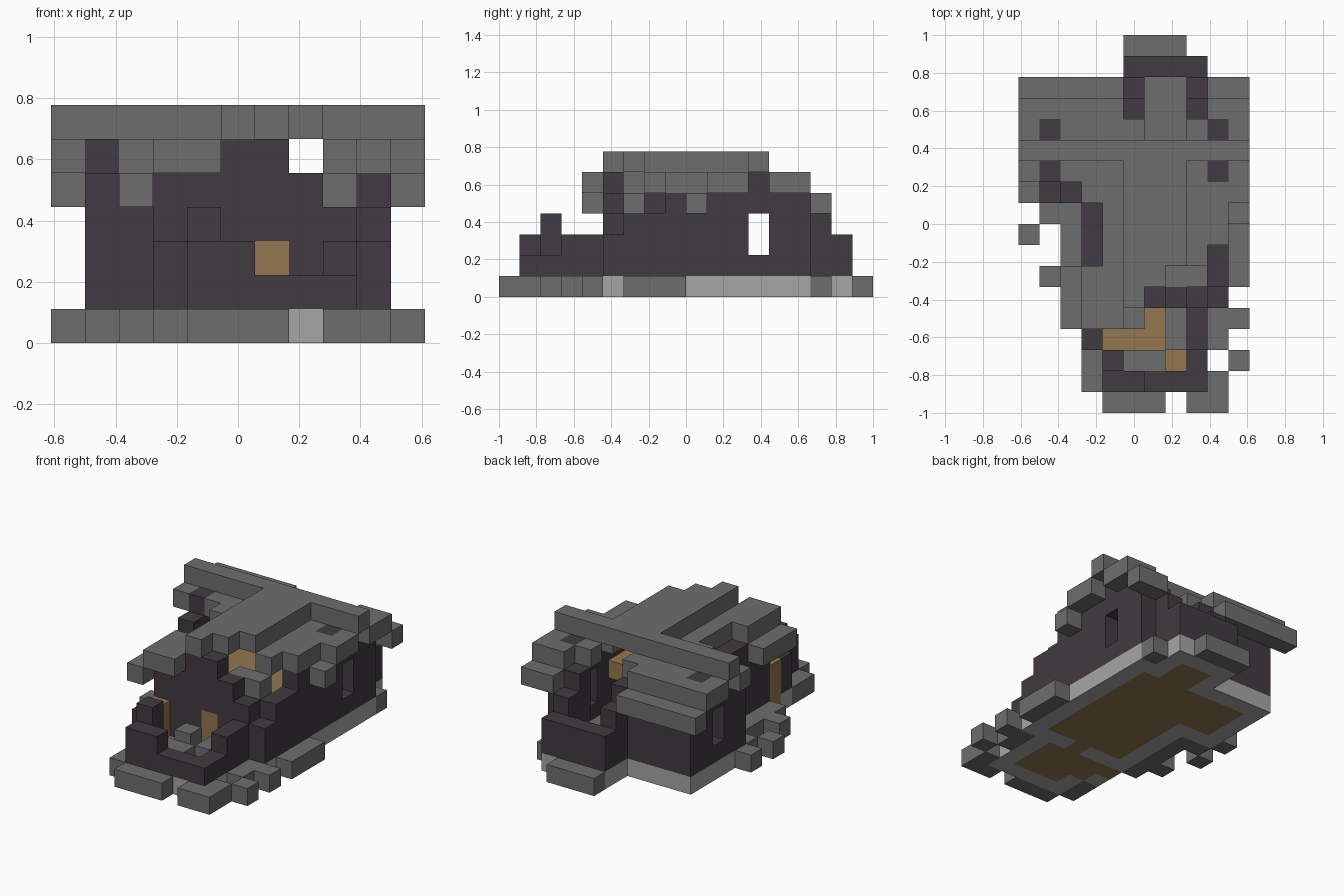
import bpy, bmesh
from mathutils import Vector

cube = bpy.data.objects.get("Cube")
if cube:
    bpy.data.objects.remove(cube, do_unlink=True)

U = 1 / 9                      # size of one block
COLS, ROWS = 11, 18


def material(name, rgb):
    m = bpy.data.materials.new(name)
    m.use_nodes = True
    col = (*rgb, 1)
    m.diffuse_color = col
    m.node_tree.nodes["Principled BSDF"].inputs["Base Color"].default_value = col
    return m


STONE = material("weathered grey stone", (.155, .155, .155))
PALE = material("pale foundation stone", (.38, .38, .38))
DARK = material("dark plum brick", (.053, .043, .052))
WOOD = material("tan wood", (.29, .185, .078))


def plan_cells(plan):
    """Yield (letter, column, row) of a floor plan, back row first."""
    for n, line in enumerate(plan.split()):
        for i, c in enumerate(line):
            if c != ".":
                yield c, i, ROWS - 1 - n


def block(xs, ys, zs):
    """Cells of a box, from inclusive (first, last) ranges."""
    span = lambda r: range(r[0], r[1] + 1)
    return {(x, y, z) for x in span(xs) for y in span(ys) for z in span(zs)}


def build(name, cells, mat):
    """Make one object from the outer faces of a set of block cells."""
    bm = bmesh.new()
    for cell in cells:
        centre = Vector(cell) + Vector((.5, .5, .5))
        for axis in range(3):
            for sign in (-1, 1):
                d = Vector((0, 0, 0))
                d[axis] = sign
                if tuple(int(a + b) for a, b in zip(cell, d)) in cells:
                    continue
                u = Vector((0, 0, 0))
                u[(axis + 1) % 3] = .5
                v = d.cross(u)
                mid = centre + d / 2
                ring = (mid - u - v, mid + u - v, mid + u + v, mid - u + v)
                bm.faces.new([bm.verts.new(p) for p in ring])
    bmesh.ops.remove_doubles(bm, verts=bm.verts, dist=.01)
    bmesh.ops.translate(bm, verts=bm.verts, vec=(-COLS / 2, -ROWS / 2, 0))
    bmesh.ops.scale(bm, verts=bm.verts, vec=(U, U, U))
    me = bpy.data.meshes.new(name)
    bm.to_mesh(me)
    bm.free()
    me.materials.append(mat)
    bpy.context.collection.objects.link(bpy.data.objects.new(name, me))


# Ground layer: G loose stones, L foundation, T wooden floor
GROUND = """
.....GGG...
.....LLLL..
.....LTTLG.
.LLLLLTTLL.
.LTTTTTTTL.
.LTTTTTTTL.
.LTTTTTTTL.
GLLLTTTTTL.
.GGLTTTTTL.
G.GLTTTTTLG
..GLTTTTTLG
.GGLTTTTTLG
..GLLLTLLL.
...TTTTTLGG
...LTTTTLG.
...GLTTTL.G
...GLLLLLG.
....GGG.GG.
"""
for letter, name, mat in (("G", "loose_stones", STONE),
                          ("L", "foundation", PALE), ("T", "floor", WOOD)):
    build(name, {(i, j, 0) for c, i, j in plan_cells(GROUND) if c == letter}, mat)

# Broken walls: letters give the height in blocks, a = one
WALLS = """
...........
.....bbbb..
.....c..c..
.ddddd..dd.
.e.......e.
.e.......e.
.e.......e.
.dcd.....d.
...d.....d.
...d.....d.
...d.....c.
...d.....c.
...ddeedcb.
...b....b..
...b....b..
....c...a..
....bbaaa..
...........
"""
walls = {(i, j, k) for c, i, j in plan_cells(WALLS)
         for k in range(1, "abcde".index(c) + 2)}
windows = block((1, 1), (12, 12), (2, 3)) | block((9, 9), (12, 12), (2, 3))
front_door = block((6, 6), (5, 5), (1, 2))
side_door = block((3, 3), (4, 4), (1, 2))
build("walls", walls - windows - front_door - side_door, DARK)
build("front_door", front_door, WOOD)
build("side_door", side_door, WOOD)

# Stepped cross roof: p eaves, q slope, r ridge
ROOF = """
...........
...........
ppppp....pp
qqqqq....qq
qqqqqq..qqq
rrrrrrrrrrr
qqqqqrrrqqq
...qqrrrqqq
....qrrrqqp
....qrrrqq.
....qrrrq..
..pqqrr....
..pqqr.....
..pqq......
"""
build("roof", {(i, j, "pqr".index(c) + 4) for c, i, j in plan_cells(ROOF)}, STONE)

# Loft floor and fallen stones indoors
build("loft_floor", block((4, 8), (6, 10), (3, 3)), WOOD)
rubble = block((6, 7), (13, 15), (1, 1)) | block((7, 7), (3, 4), (1, 1))
rubble |= block((5, 6), (2, 2), (1, 1)) | block((5, 5), (4, 4), (1, 1))
rubble |= block((7, 8), (6, 6), (4, 4))
build("fallen_stones", rubble, STONE)
